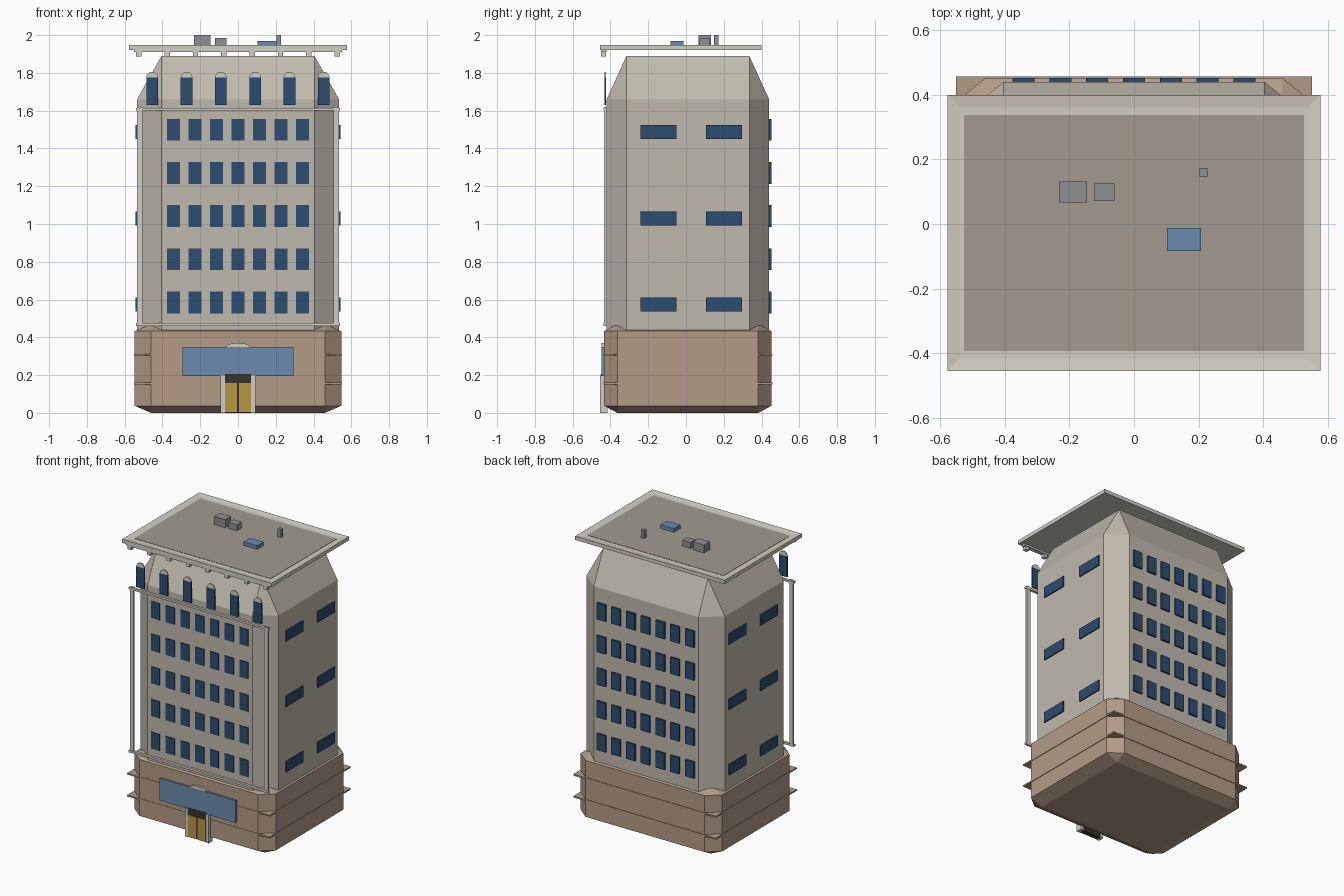
import bpy, bmesh, math
from mathutils import Matrix, Vector

if "Cube" in bpy.data.objects:
    bpy.data.objects.remove(bpy.data.objects["Cube"])


def mat(name, r, g, b):
    m = bpy.data.materials.new(name)
    m.diffuse_color = (r, g, b, 1)
    m.use_nodes = True
    m.node_tree.nodes["Principled BSDF"].inputs["Base Color"].default_value = m.diffuse_color
    return m


WALL = mat("wall", .53, .49, .42)
STONE = mat("stone", .45, .33, .24)
TRIM = mat("trim", .65, .62, .55)
ROOF = mat("roof", .36, .33, .28)
GLASS = mat("glass", .024, .075, .16)
BLUE = mat("blue", .14, .26, .42)
GOLD = mat("gold", .47, .31, .06)
DARK = mat("dark", .04, .03, .025)
METAL = mat("metal", .27, .28, .29)


def finish(bm, name, m):
    me = bpy.data.meshes.new(name)
    bmesh.ops.recalc_face_normals(bm, faces=bm.faces)
    bm.to_mesh(me)
    bm.free()
    ob = bpy.data.objects.new(name, me)
    bpy.context.collection.objects.link(ob)
    me.materials.append(m)
    return ob


def add_box(bm, x0, x1, y0, y1, z0, z1):
    size = Matrix.Diagonal((x1 - x0, y1 - y0, z1 - z0, 1))
    pos = Matrix.Translation(((x0 + x1) / 2, (y0 + y1) / 2, (z0 + z1) / 2))
    bmesh.ops.create_cube(bm, size=1, matrix=pos @ size)


def boxes(name, m, *dims):
    bm = bmesh.new()
    for d in dims:
        add_box(bm, *d)
    return finish(bm, name, m)


def chamfered(name, m, x0, x1, y0, y1, z0, z1, ratio):
    # unit cube bevelled once, then stretched, so the bevel stretches too
    bm = bmesh.new()
    bmesh.ops.create_cube(bm, size=1)
    bmesh.ops.bevel(bm, geom=bm.edges[:], offset=ratio, offset_type='OFFSET',
                    segments=1, affect='EDGES')
    bmesh.ops.scale(bm, vec=(x1 - x0, y1 - y0, z1 - z0), verts=bm.verts)
    bmesh.ops.translate(bm, verts=bm.verts,
                        vec=((x0 + x1) / 2, (y0 + y1) / 2, (z0 + z1) / 2))
    return finish(bm, name, m)


def half_discs(name, m, centres, rx, rz, z, y0, y1, n=10):
    bm = bmesh.new()
    for cx in centres:
        vs = [bm.verts.new((cx + rx * math.cos(math.pi * i / n), y0,
                            z + rz * math.sin(math.pi * i / n))) for i in range(n + 1)]
        f = bm.faces.new(vs)
        ext = bmesh.ops.extrude_face_region(bm, geom=[f], use_keep_orig=True)["geom"]
        bmesh.ops.translate(bm, vec=(0, y1 - y0, 0),
                            verts=[v for v in ext if isinstance(v, bmesh.types.BMVert)])
    return finish(bm, name, m)


# main masses
chamfered("tower", WALL, -.535, .535, -.42, .44, .005, 1.89, .122)
chamfered("base", STONE, -.547, .547, -.434, .453, 0, .47, .08)
boxes("base_bands", STONE, *[(-.551, .551, -.437, .457, z - .005, z + .005) for z in (.155, .308)])

# windows: seven by five on front and back, long ones on the sides
cols = [.114 * i for i in range(-3, 4)]
rows = [.585 + .2285 * i for i in range(5)]
boxes("front_windows", GLASS, *[(x - .034, x + .034, -.426, -.415, z - .058, z + .058)
                                for x in cols for z in rows])
boxes("back_windows", GLASS, *[(x - .034, x + .034, .435, .452, z - .058, z + .058)
                               for x in cols for z in rows])
for side, s in (("right", 1), ("left", -1)):
    a, b = sorted((s * .53, s * .543))
    boxes(side + "_windows", GLASS, *[(a, b, y - .095, y + .095, z - .037, z + .037)
                                      for y in (-.146, .202) for z in (.573, 1.03, 1.487)])

# arched windows floating in front of the sloped top
arch_x = [.1815 * (i - 2.5) for i in range(6)]
boxes("arched_windows", GLASS, *[(x - .031, x + .031, -.432, -.424, 1.63, 1.775) for x in arch_x])
half_discs("window_arches", TRIM, arch_x, .031, .031, 1.775, -.432, -.424)

# slim frame on the front
boxes("front_posts", TRIM, *[(s * .52 - .014, s * .52 + .014, -.433, -.419, .46, 1.62) for s in (-1, 1)])
boxes("front_rails", TRIM, *[(-.54, .54, -.436, -.418, z - .007, z + .007) for z in (.468, 1.608)])

# flat roof with a shallow rim, and the cornice below it
bm = bmesh.new()
add_box(bm, -.578, .578, -.455, .4, 1.922, 1.948)
top = max(bm.faces, key=lambda f: f.calc_center_median().z)
bmesh.ops.inset_region(bm, faces=[top], thickness=.055)
bmesh.ops.translate(bm, verts=top.verts, vec=(0, 0, -.006))
finish(bm, "roof_slab", TRIM)
boxes("roof_deck", ROOF, (-.527, .527, -.393, .337, 1.935, 1.944))
boxes("cornice", TRIM, (-.55, .55, -.45, -.42, 1.91, 1.923))
boxes("cornice_brackets", TRIM, *[(x - .014, x + .014, -.45, -.424, 1.887, 1.912)
                                  for x in [.15 * (i - 3.5) for i in range(8)]])

# rooftop equipment
boxes("vent_units", METAL, (-.232, -.145, .067, .132, 1.94, 2.0),
      (-.123, -.06, .072, .125, 1.94, 1.986))
boxes("chimney", METAL, (.203, .228, .147, .173, 1.94, 2.0))
boxes("skylight", BLUE, (.102, .207, -.083, -.012, 1.94, 1.97))

# entrance
boxes("front_panel", BLUE, (-.295, .295, -.448, -.43, .195, .35))
half_discs("entrance_arch", TRIM, [0], .062, .02, .35, -.448, -.43)
boxes("door_recess", DARK, (-.07, .07, -.449, -.42, .002, .205))
boxes("door_leaves", GOLD, (-.069, -.004, -.455, -.44, .003, .157), (.004, .069, -.455, -.44, .003, .157))
boxes("door_jambs", TRIM, *[(s * .081 - .011, s * .081 + .011, -.455, -.415, 0, .198) for s in (-1, 1)])
